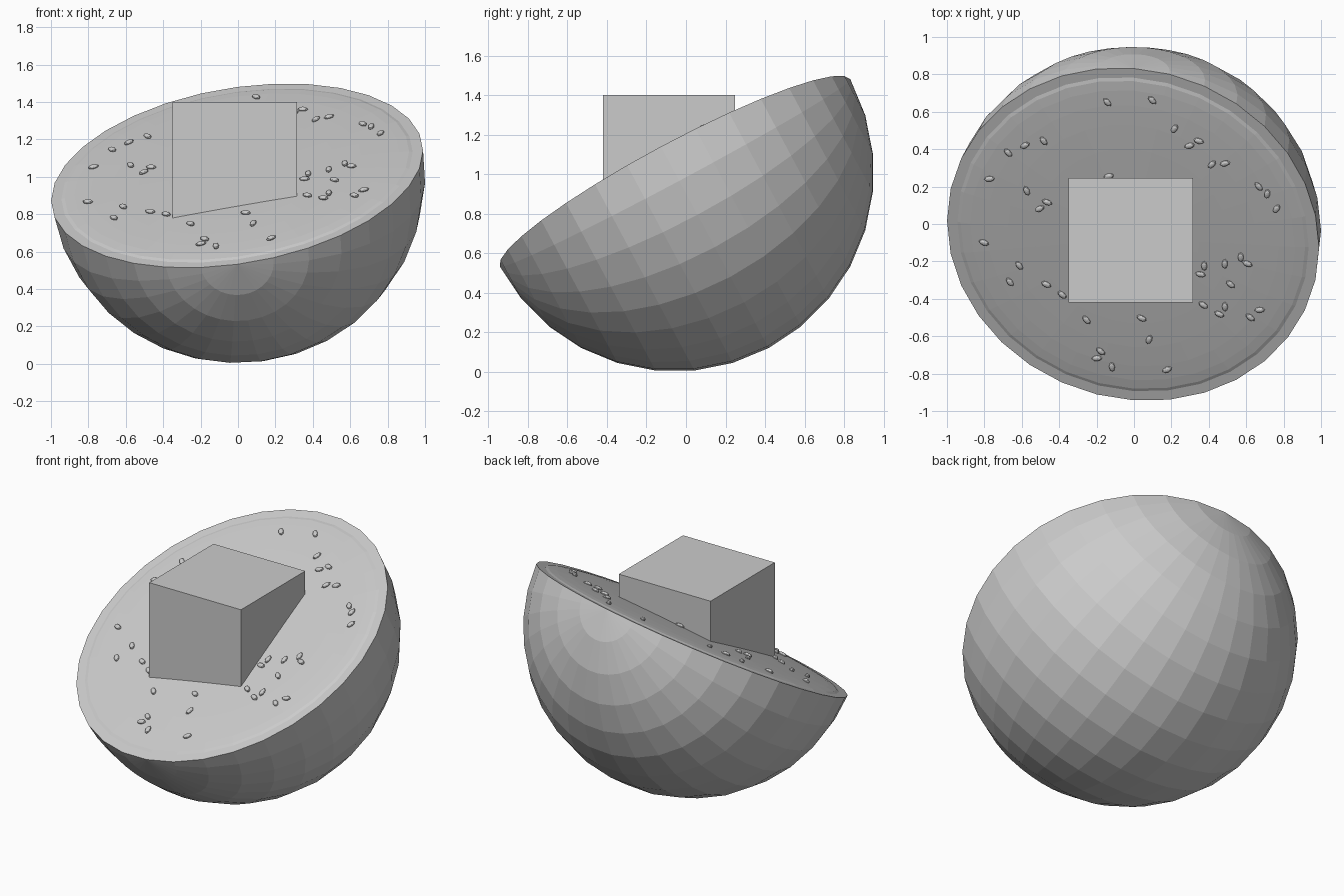
import bpy, bmesh, math
from mathutils import Matrix, Vector

if "Cube" in bpy.data.objects:
    bpy.data.objects.remove(bpy.data.objects["Cube"])

# Tilted frame of the cut face: normal n, pole axis v lying in the cut
centre = Vector((-0.005, -0.055, 1.006))
n = Vector((-0.151, -0.466, 0.872)).normalized()
v = Vector((0, n.z, -n.y)).normalized()
u = v.cross(n)
tilt = Matrix((u, v, n)).transposed().to_4x4()
frame = Matrix.Translation(centre) @ tilt
R = 1.006
DOME_R, DOME_H = 0.95, 0.03


def finish(name, bm):
    bmesh.ops.recalc_face_normals(bm, faces=bm.faces)
    mesh = bpy.data.meshes.new(name)
    bm.to_mesh(mesh)
    bm.free()
    ob = bpy.data.objects.new(name, mesh)
    bpy.context.collection.objects.link(ob)
    return ob


def half_sphere(name, matrix, fill):
    """UV sphere shaped by matrix, with everything above/below local z=0 cut off."""
    bm = bmesh.new()
    bmesh.ops.create_uvsphere(bm, u_segments=32, v_segments=16, radius=1, matrix=matrix)
    bmesh.ops.bisect_plane(bm, geom=bm.verts[:] + bm.edges[:] + bm.faces[:], dist=1e-5,
                           plane_co=(0, 0, 0), plane_no=(0, 0, 1),
                           clear_outer=fill, clear_inner=not fill)
    if fill:
        bmesh.ops.holes_fill(bm, edges=[e for e in bm.edges if e.is_boundary])
    bm.transform(frame)
    return finish(name, bm)


# Rounded body, poles lying on the rim
half_sphere("half_shell", Matrix.Rotation(math.pi / 2, 4, 'X') @ Matrix.Scale(R, 4), True)

# Very shallow domed flesh on the cut face
half_sphere("cut_flesh", Matrix.Diagonal((DOME_R, DOME_R, DOME_H, 1)), False)

# Block sunk into the cut face
bm = bmesh.new()
bmesh.ops.create_cube(bm, size=0.666, matrix=Matrix.Translation((-0.018, -0.086, 1.067)))
finish("block", bm)

# Seeds: x, y, heading in degrees as seen from above
seeds = [
    (-.14, .66, 130), (.10, .67, 130), (.22, .52, 60), (-.67, .39, 130), (-.58, .43, 35),
    (-.48, .455, 125), (-.77, .25, 10), (-.57, .19, 110), (-.46, .13, 160), (-.50, .095, 35),
    (-.13, .27, 20), (.30, .43, 20), (.35, .455, 165), (.42, .33, 50), (.49, .335, 20),
    (.67, .21, 130), (.715, .17, 80), (.765, .09, 60), (-.80, -.09, 160), (-.61, -.21, 125),
    (-.66, -.30, 125), (-.465, -.31, 155), (-.38, -.365, 140), (-.25, -.50, 130),
    (.045, -.49, 155), (.085, -.605, 70), (-.175, -.67, 140), (-.115, -.755, 95),
    (.18, -.77, 30), (.38, -.21, 90), (.36, -.255, 170), (.49, -.20, 85), (.575, -.165, 90),
    (.61, -.20, 160), (.52, -.31, 140), (.375, -.42, 145), (.49, -.43, 90), (.46, -.47, 155),
    (.675, -.45, 10), (-.195, -.708, 10), (.625, -.49, 140)]
bm = bmesh.new()
shape = Matrix.Diagonal((0.029, 0.016, 0.013, 1))
for x, y, a in seeds:
    dx, dy = x - centre.x, y - centre.y
    dz = -(n.x * dx + n.y * dy) / n.z
    p = Vector((dx, dy, dz))
    lift = DOME_H * math.sqrt(max(0, 1 - (p.length / DOME_R) ** 2)) + 0.004
    m = (Matrix.Translation(centre + p + n * lift) @ tilt
         @ Matrix.Rotation(math.radians(a), 4, 'Z') @ shape)
    bmesh.ops.create_uvsphere(bm, u_segments=8, v_segments=6, radius=1, matrix=m)
finish("seeds", bm)
